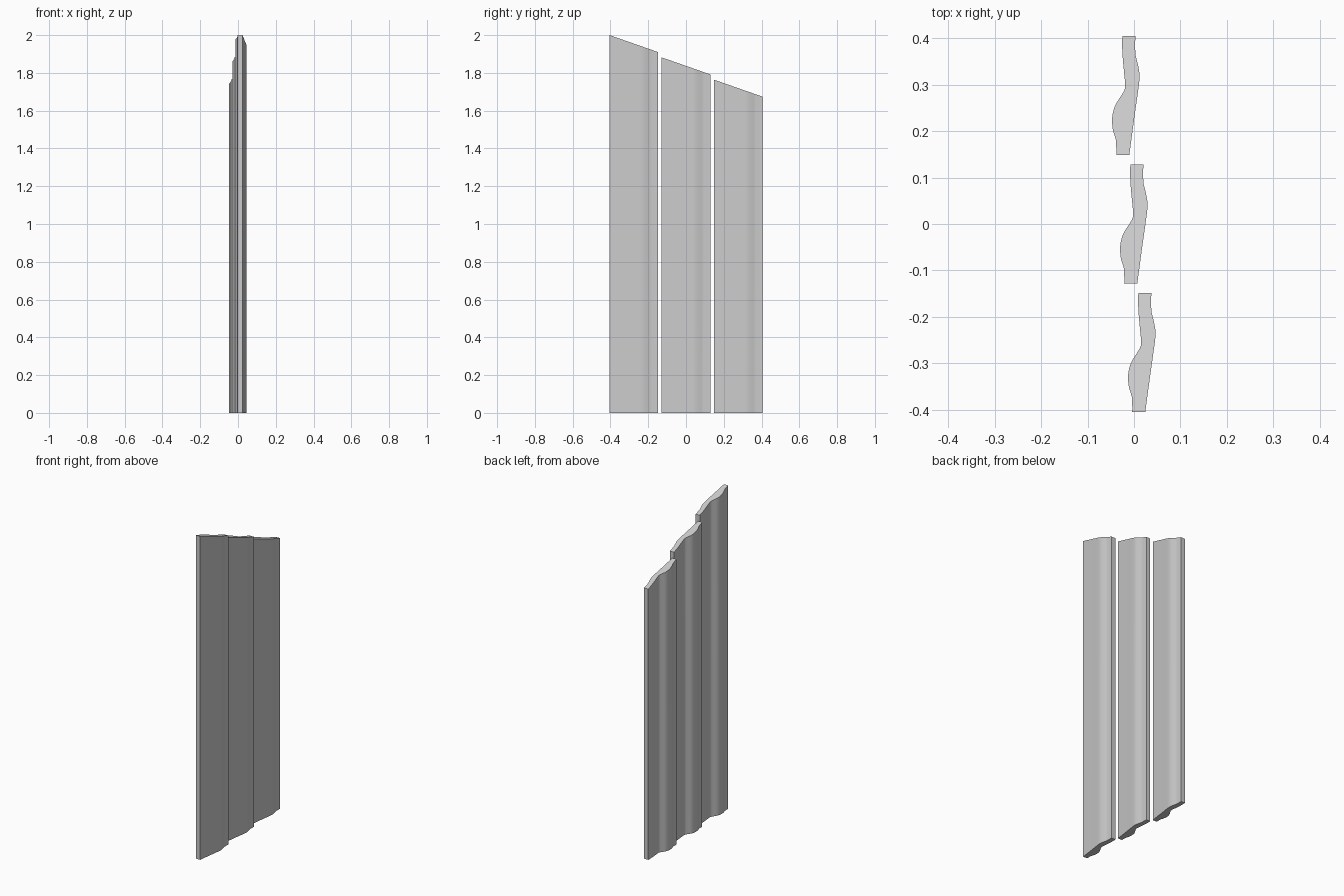
import bpy, bmesh
from mathutils import Vector

if "Cube" in bpy.data.objects:
    bpy.data.objects.remove(bpy.data.objects["Cube"])

HALF = 0.1285      # half width of one slat
PITCH = 0.2765     # spacing along y
SHIFT = -0.0172    # sideways step per slat

# Wavy cross-section of one slat (x, y): left and right edges, back to front
LEFT = [(-.008, HALF), (-.008, .095), (-.005, .058), (-.002, .026), (-.003, .013),
        (-.012, -.003), (-.022, -.019), (-.028, -.036), (-.030, -.054),
        (-.028, -.075), (-.022, -.095), (-.021, -.112), (-.021, -HALF)]
RIGHT = [(.020, HALF), (.020, .092), (.023, .077), (.027, .060), (.029, .045),
         (.0285, .030), (.026, .010), (.017, -.054), (.007, -HALF)]


def smooth(points, steps=3):
    """Catmull-Rom subdivision of an open polyline."""
    p = [Vector(q) for q in points]
    out = []
    for i in range(len(p) - 1):
        a, b, c, d = p[max(i - 1, 0)], p[i], p[i + 1], p[min(i + 2, len(p) - 1)]
        for s in range(steps):
            t = s / steps
            out.append(0.5 * (2 * b + (c - a) * t + (2 * a - 5 * b + 4 * c - d) * t**2
                              + (3 * b - a - 3 * c + d) * t**3))
    return out + [p[-1]]


PROFILE = smooth(LEFT) + smooth(RIGHT)[::-1]


def slat(name, index):
    bm = bmesh.new()
    dx, dy = SHIFT * (index - 1), PITCH * (index - 1)
    height = 2.0 - 0.118 * index
    base = [bm.verts.new((p.x + dx, p.y + dy, 0)) for p in PROFILE]
    # Top is cut on a slope that falls toward the back
    top = [bm.verts.new((p.x + dx, p.y + dy, height - 0.35 * (p.y + HALF))) for p in PROFILE]
    n = len(base)
    bm.faces.new(base[::-1])
    bm.faces.new(top)
    for i in range(n):
        j = (i + 1) % n
        bm.faces.new((base[i], base[j], top[j], top[i]))
    bmesh.ops.recalc_face_normals(bm, faces=bm.faces)
    mesh = bpy.data.meshes.new(name)
    bm.to_mesh(mesh)
    bm.free()
    ob = bpy.data.objects.new(name, mesh)
    bpy.context.collection.objects.link(ob)
    bpy.ops.object.select_all(action='DESELECT')
    ob.select_set(True)
    bpy.context.view_layer.objects.active = ob
    bpy.ops.object.shade_smooth_by_angle(angle=0.6)


# Three slats, stepping down from front to back
for i, name in enumerate(("front_slat", "middle_slat", "back_slat")):
    slat(name, i)
